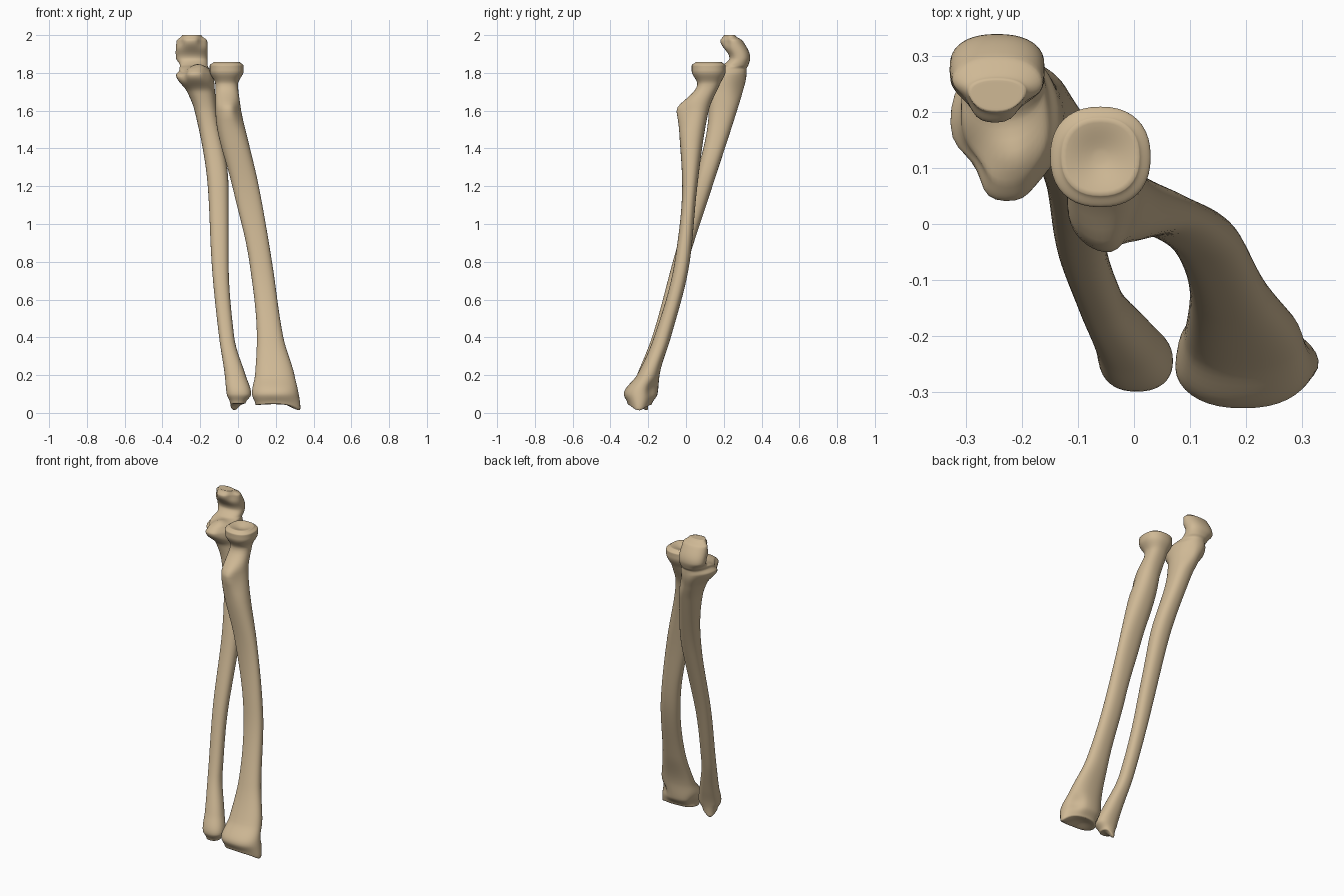
import bpy, math
from mathutils import Vector

default = bpy.data.objects.get("Cube")
if default:
    bpy.data.objects.remove(default, do_unlink=True)

bone = bpy.data.materials.new("bone tan")
bone.use_nodes = True
colour = (.62, .48, .3, 1)
bone.diffuse_color = colour
bone.node_tree.nodes["Principled BSDF"].inputs["Base Color"].default_value = colour

SIDES = 40
STEPS = 8
LEFT, BACK, UP = Vector((1, 0, 0)), Vector((0, 1, 0)), Vector((0, 0, 1))


def section(height, right, left, front, back):
    """Outer limits of the bone at one height."""
    return [height, right, left, front, back]


def disc(height, radius, centre):
    """Round section about a centre."""
    return section(height, right=centre.x - radius, left=centre.x + radius,
                   front=centre.y - radius, back=centre.y + radius)


def bump(x, y, z, reach, pull):
    """Soft pull on the surface near a point."""
    return Vector((x, y, z)), reach, pull


def slope(sections, index, side):
    """Monotone slope of one limit, so that the blend never overshoots."""
    if index in (0, len(sections) - 1):
        return 0
    before, here, after = sections[index - 1:index + 2]
    below = (here[side] - before[side]) / (here[0] - before[0])
    above = (after[side] - here[side]) / (after[0] - here[0])
    return 0 if below * above <= 0 else 2 * below * above / (below + above)


def blend_sections(sections):
    blended = []
    for i, (low, high) in enumerate(zip(sections, sections[1:])):
        gap = high[0] - low[0]
        for step in range(STEPS):
            t = step / STEPS
            ease = t * t * (3 - 2 * t)
            ring = [low[0] + gap * t]
            for side in range(1, len(low)):
                lean = (1 - t) * slope(sections, i, side) - t * slope(sections, i + 1, side)
                ring.append(low[side] + (high[side] - low[side]) * ease
                            + gap * t * (1 - t) * lean)
            blended.append(ring)
    return blended + [sections[-1]]


def outline(ring, scale=1, power=2.3):
    """Slightly squared oval filling the limits of a section."""
    height, right, left, front, back = ring
    points = []
    for i in range(SIDES):
        angle = math.tau * i / SIDES
        c, s = math.cos(angle), math.sin(angle)
        across = math.copysign(abs(c) ** (2 / power), c) * scale
        along = math.copysign(abs(s) ** (2 / power), s) * scale
        points.append(Vector((right + left + (left - right) * across,
                              front + back + (back - front) * along,
                              height * 2)) / 2)
    return points


def loft(name, sections, bumps):
    rings = blend_sections(sections)
    # Shrinking rings close both ends, so the ends can be shaped too
    shrink = [step / STEPS for step in range(STEPS - 1, 0, -1)]
    loops = [outline(rings[0], scale) for scale in reversed(shrink)]
    loops += [outline(ring) for ring in rings]
    loops += [outline(rings[-1], scale) for scale in shrink]
    verts = [point for loop in loops for point in loop]
    faces = [tuple(reversed(range(SIDES))),
             tuple(range(len(verts) - SIDES, len(verts)))]
    for lower in range(0, len(verts) - SIDES, SIDES):
        upper = lower + SIDES
        for i in range(SIDES):
            j = (i + 1) % SIDES
            faces.append((lower + i, lower + j, upper + j, upper + i))
    # Ridges, hollows and points
    for centre, reach, pull in bumps:
        verts = [point + pull * math.exp(-((point - centre).length / reach) ** 2)
                 for point in verts]
    mesh = bpy.data.meshes.new(name)
    mesh.from_pydata(verts, [], faces)
    mesh.materials.append(bone)
    for face in mesh.polygons:
        face.use_smooth = True
    obj = bpy.data.objects.new(name, mesh)
    bpy.context.collection.objects.link(obj)
    soften = obj.modifiers.new("soften", "SMOOTH")
    soften.factor = .4
    soften.iterations = 2


# Outer forearm bone: wide wrist end, slim shaft, round dished head
head = Vector((-.06, .12, 1.86))
loft("outer_forearm_bone", [
    section(height=.04, right=.09, left=.31, front=-.31, back=-.18),
    section(height=.1, right=.07, left=.32, front=-.33, back=-.15),
    section(height=.2, right=.09, left=.3, front=-.26, back=-.14),
    section(height=.4, right=.1, left=.24, front=-.17, back=-.08),
    section(height=.8, right=.06, left=.18, front=-.06, back=.02),
    section(height=1.2, right=-.03, left=.11, front=-.02, back=.06),
    section(height=1.6, right=-.12, left=.02, front=-.04, back=.12),
    disc(height=1.74, radius=.06, centre=head),
    disc(height=1.81, radius=.09, centre=head),
    disc(height=1.84, radius=.09, centre=head),
    disc(height=head.z, radius=.07, centre=head),
], [
    # pointed outer corner, wrist hollow and the notch beside the inner bone
    bump(x=.31, y=-.25, z=.05, reach=.04, pull=LEFT * .02 - UP * .03),
    bump(x=.19, y=-.25, z=.04, reach=.06, pull=UP * .02),
    bump(x=.08, y=-.2, z=.08, reach=.04, pull=LEFT * .02),
    bump(x=.3, y=-.16, z=.12, reach=.05, pull=(LEFT + BACK) * -.02),
    # bulge below the neck, with a flatter outer side
    bump(x=.05, y=-.04, z=1.6, reach=.07, pull=BACK * .03 - LEFT * .02),
    bump(x=-.03, y=-.03, z=1.6, reach=.05, pull=BACK * -.02),
    # dish in the head
    bump(x=head.x, y=head.y, z=head.z, reach=.05, pull=UP * -.02),
])

# Inner forearm bone: small wrist knob, long shaft, hooked elbow end
loft("inner_forearm_bone", [
    section(height=.05, right=-.04, left=.04, front=-.28, back=-.2),
    section(height=.1, right=-.06, left=.07, front=-.3, back=-.19),
    section(height=.2, right=-.07, left=.04, front=-.26, back=-.16),
    section(height=.4, right=-.1, left=-.02, front=-.18, back=-.1),
    section(height=.8, right=-.14, left=-.05, front=-.07, back=.01),
    section(height=1.2, right=-.16, left=-.05, front=.04, back=.14),
    section(height=1.6, right=-.23, left=-.11, front=.12, back=.27),
    section(height=1.7, right=-.27, left=-.12, front=.11, back=.3),
    # shelf under the hook
    section(height=1.79, right=-.33, left=-.13, front=.04, back=.32),
    section(height=1.82, right=-.31, left=-.15, front=.07, back=.32),
    # hook and its beak
    section(height=1.84, right=-.31, left=-.16, front=.19, back=.33),
    section(height=1.88, right=-.33, left=-.16, front=.23, back=.34),
    section(height=1.97, right=-.33, left=-.16, front=.18, back=.3),
    section(height=2, right=-.3, left=-.19, front=.2, back=.26),
], [
    # wrist point
    bump(x=-.02, y=-.21, z=.04, reach=.03, pull=UP * -.04),
    # trimmed shelf corners and its raised middle
    bump(x=-.32, y=.08, z=1.8, reach=.05, pull=LEFT * .03 + BACK * .02),
    bump(x=-.14, y=.06, z=1.8, reach=.05, pull=LEFT * -.02),
    bump(x=-.21, y=.12, z=1.83, reach=.04, pull=UP * .02),
    bump(x=-.3, y=.13, z=1.82, reach=.04, pull=UP * -.02),
    # narrow back of the hook
    bump(x=-.34, y=.32, z=1.75, reach=.07, pull=LEFT * .03),
    bump(x=-.13, y=.32, z=1.72, reach=.07, pull=LEFT * -.03),
    # rounded beak
    bump(x=-.33, y=.2, z=1.97, reach=.04, pull=(LEFT + BACK) * .02),
    bump(x=-.17, y=.19, z=1.97, reach=.04, pull=(BACK - LEFT) * .02),
])
